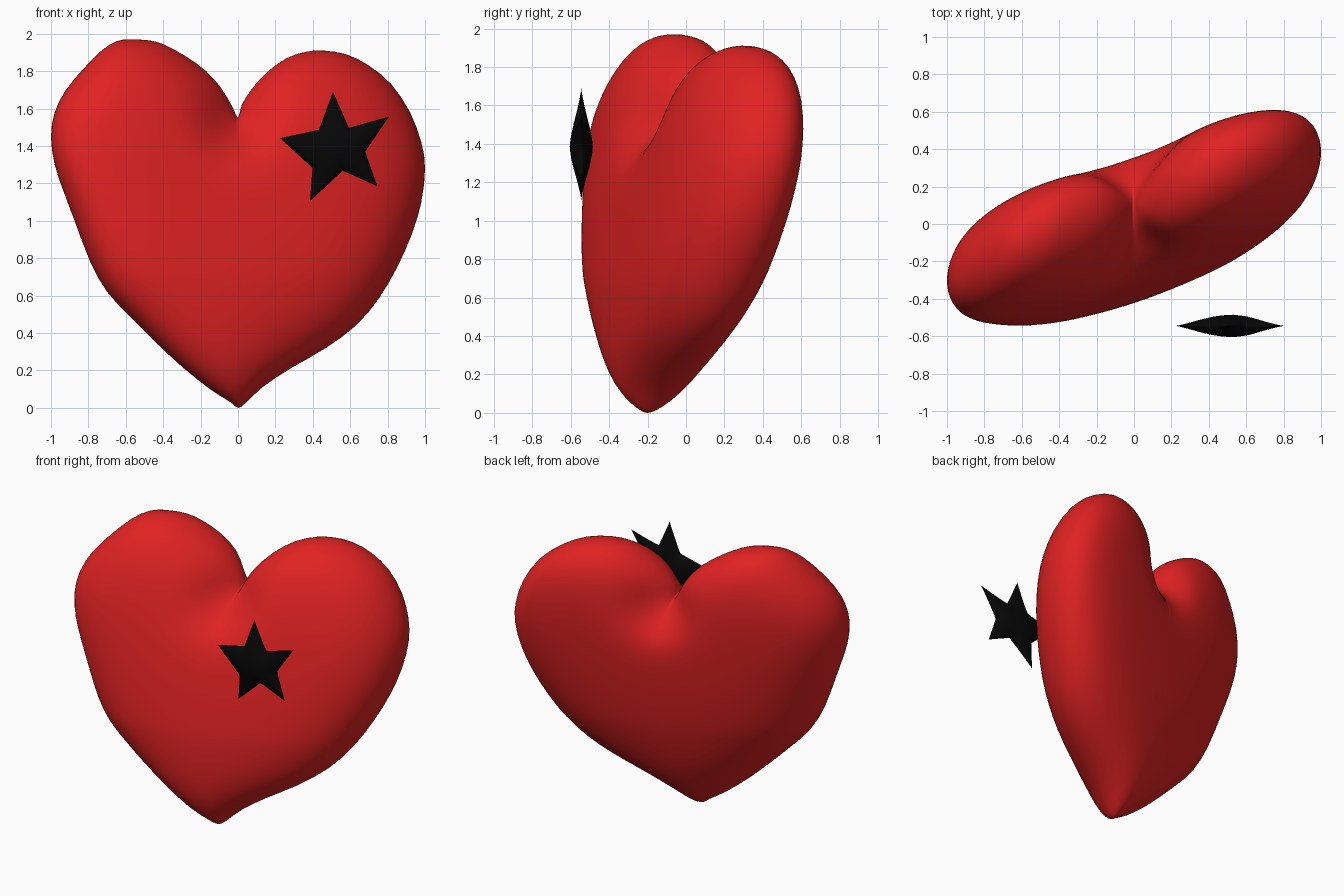
import bpy, bmesh, math
from mathutils import Vector

if "Cube" in bpy.data.objects:
    bpy.data.objects.remove(bpy.data.objects["Cube"])


def material(name, color):
    m = bpy.data.materials.new(name)
    m.diffuse_color = (*color, 1)
    m.use_nodes = True
    m.node_tree.nodes["Principled BSDF"].inputs["Base Color"].default_value = m.diffuse_color
    return m


def refine(pts, k, curved):
    """Subdivide a closed outline, along a smooth curve or straight edges."""
    out, n = [], len(pts)
    for i in range(n):
        a, b, c, d = (Vector(pts[(i + s) % n]) for s in (-1, 0, 1, 2))
        for s in range(k):
            t = s / k
            if curved:
                out.append(0.5 * (2 * b + (c - a) * t + (2 * a - 5 * b + 4 * c - d) * t * t
                                  + (3 * b - a - 3 * c + d) * t ** 3))
            else:
                out.append(b.lerp(c, t))
    return out


def membrane(pts, tris, m, mu):
    """Pressure-membrane height on a flat triangle mesh; points from m on are the fixed rim.
    mu flattens the middle into a plateau."""
    w = [dict() for _ in range(m)]
    diag, load = [0.0] * m, [0.0] * m
    for tri in tris:
        for s in range(3):
            i, j, k = tri[s], tri[(s + 1) % 3], tri[(s + 2) % 3]
            e, f = pts[i] - pts[k], pts[j] - pts[k]
            area2 = max(abs(e.x * f.y - e.y * f.x), 1e-9)
            cot = 0.5 * e.dot(f) / area2
            for p, q in ((i, j), (j, i)):
                if p < m:
                    diag[p] += cot
                    if q < m:
                        w[p][q] = w[p].get(q, 0) + cot
            if k < m:
                load[k] += area2 / 6
                diag[k] += mu * area2 / 6
    rows = [list(r.items()) for r in w]
    # conjugate gradient solve
    x, r = [0.0] * m, load[:]
    z = [a / d for a, d in zip(r, diag)]
    p = z[:]
    rz = sum(a * b for a, b in zip(r, z))
    stop = rz * 1e-10
    for _ in range(600):
        ap = [diag[i] * p[i] - sum(c * p[j] for j, c in rows[i]) for i in range(m)]
        al = rz / sum(a * b for a, b in zip(p, ap))
        x = [a + al * b for a, b in zip(x, p)]
        r = [a - al * b for a, b in zip(r, ap)]
        z = [a / d for a, d in zip(r, diag)]
        new = sum(a * b for a, b in zip(r, z))
        if new < stop:
            break
        p = [a + new / rz * b for a, b in zip(z, p)]
        rz = new
    return x


def puffy(name, outline, center, rings, half, mu, power, plane, mat):
    """Inflate an x-z outline by half(x, z) to both sides of the plane y = plane(x, z)."""
    n, c = len(outline), Vector(center)
    pts = [c]
    for i in range(1, rings + 1):
        t = math.sin(math.pi / 2 * i / rings)
        pts += [c.lerp(p, t) for p in outline]
    tris = [(0, 1 + j, 1 + (j + 1) % n) for j in range(n)]
    for i in range(rings - 1):
        a, b = 1 + i * n, 1 + (i + 1) * n
        for j in range(n):
            k = (j + 1) % n
            tris += [(a + j, b + j, b + k), (a + j, b + k, a + k)]
    m = 1 + (rings - 1) * n
    h = [max(v, 0) for v in membrane(pts, tris, m, mu)]
    top = max(h)
    h = [(v / top) ** power * half(p.x, p.y) for v, p in zip(h, pts)] + [0.0] * n
    bm = bmesh.new()
    front = [bm.verts.new((p.x, plane(p.x, p.y) - d, p.y)) for p, d in zip(pts, h)]
    back = [bm.verts.new((p.x, plane(p.x, p.y) + d, p.y)) for p, d in zip(pts[:m], h)]
    back += front[m:]
    for a, b, d in tris:
        bm.faces.new((front[a], front[b], front[d]))
        bm.faces.new((back[a], back[d], back[b]))
    bmesh.ops.recalc_face_normals(bm, faces=bm.faces)
    for f in bm.faces:
        f.smooth = True
    me = bpy.data.meshes.new(name)
    bm.to_mesh(me)
    bm.free()
    me.materials.append(mat)
    ob = bpy.data.objects.new(name, me)
    bpy.context.collection.objects.link(ob)
    return ob


red = material("red", (0.75, 0.016, 0.016))
black = material("black", (0.002, 0.002, 0.002))

# Heart outline, clockwise from the notch
heart = [(0, 1.55), (.02, 1.62), (.07, 1.70), (.15, 1.79), (.26, 1.87), (.37, 1.905), (.46, 1.91),
         (.58, 1.89), (.70, 1.83), (.82, 1.73), (.92, 1.58), (.98, 1.42), (1, 1.28), (.98, 1.1),
         (.93, .93), (.85, .75), (.75, .58), (.63, .44), (.47, .32), (.28, .21), (.13, .11),
         (.04, .025), (0, 0), (-.04, .03), (-.15, .10), (-.3, .22), (-.45, .36), (-.58, .49),
         (-.7, .62), (-.79, .78), (-.87, .99), (-.93, 1.15), (-.98, 1.3), (-1, 1.45),
         (-.98, 1.58), (-.92, 1.70), (-.82, 1.82), (-.73, 1.91), (-.65, 1.96), (-.58, 1.97),
         (-.48, 1.965), (-.4, 1.945), (-.28, 1.88), (-.17, 1.80), (-.09, 1.71), (-.03, 1.61)]


def heart_half(x, z):
    """Thinner towards the tip, with a dent at the notch."""
    dent = 0.4 * math.exp(-(x * x + (z - 1.55) ** 2) / 0.17 ** 2)
    return 0.35 * (0.86 + 0.14 * min(1, z / 0.7)) * (1 - dent)


puffy("heart", refine(heart, 2, True), (0, 1.0), 26, heart_half, 30, 0.5,
      lambda x, z: -0.2 + 0.34 * x + 0.178 * z + 0.025 * x * (z - 0.6), red)

# Star floating in front
star = [(.508, 1.69), (.593, 1.497), (.807, 1.557), (.68, 1.37), (.745, 1.185),
        (.56, 1.268), (.385, 1.105), (.398, 1.283), (.225, 1.442), (.433, 1.487)]
puffy("star", refine(star, 5, False), (.53, 1.385), 12, lambda x, z: 0.06, 0, 0.62,
      lambda x, z: -0.545, black)
